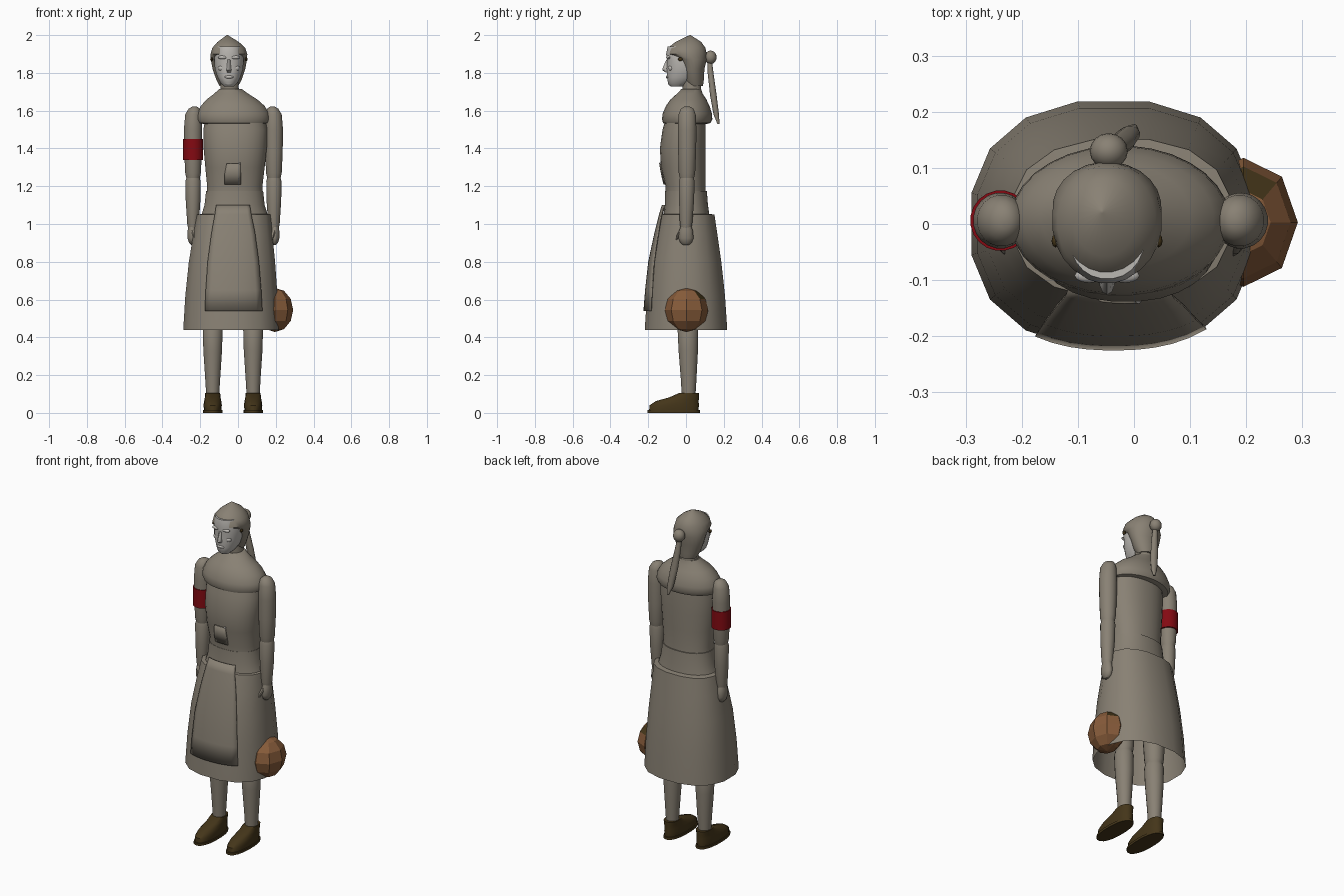
import bpy, bmesh, math
from mathutils import Vector


def material(name, r, g, b):
    m = bpy.data.materials.new(name)
    m.diffuse_color = (r, g, b, 1)
    return m


CLOTH = material("taupe cloth", 0.25, 0.22, 0.175)
FACE = material("pale grey skin", 0.50, 0.48, 0.45)
RED = material("dark red", 0.23, 0.003, 0.006)
BROWN = material("bag brown", 0.24, 0.105, 0.042)
DARK = material("dark leather", 0.058, 0.036, 0.010)


def finish(name, bm, *mats):
    bmesh.ops.recalc_face_normals(bm, faces=bm.faces)
    me = bpy.data.meshes.new(name)
    bm.to_mesh(me)
    bm.free()
    for m in mats:
        me.materials.append(m)
    ob = bpy.data.objects.new(name, me)
    bpy.context.collection.objects.link(ob)
    return ob


def spow(v, e):
    return math.copysign(abs(v) ** e, v)


def loft(name, rings, mat, segs=20, power=2.0, caps=True):
    """Skin over elliptical rings (cx, cy, z, rx, ry)."""
    bm = bmesh.new()
    loops = []
    for cx, cy, z, rx, ry in rings:
        loop = []
        for i in range(segs):
            a = math.tau * (i + 0.5) / segs
            loop.append(bm.verts.new((cx + rx * spow(math.cos(a), 2 / power),
                                      cy + ry * spow(math.sin(a), 2 / power), z)))
        loops.append(loop)
    for a, b in zip(loops, loops[1:]):
        for i in range(segs):
            j = (i + 1) % segs
            bm.faces.new((a[i], a[j], b[j], b[i]))
    if caps:
        bm.faces.new(loops[0])
        bm.faces.new(loops[-1])
    return finish(name, bm, mat)


def ball(name, loc, radii, mat, u=16, v=10):
    bm = bmesh.new()
    bmesh.ops.create_uvsphere(bm, u_segments=u, v_segments=v, radius=1)
    for p in bm.verts:
        p.co = Vector(loc) + Vector(c * r for c, r in zip(p.co, radii))
    return finish(name, bm, mat)


def front_y(rings, x, z, power):
    """Front surface of a lofted profile at (x, z)."""
    rs = sorted(rings, key=lambda r: r[2])
    z = min(max(z, rs[0][2]), rs[-1][2])
    for a, b in zip(rs, rs[1:]):
        if a[2] <= z <= b[2]:
            t = (z - a[2]) / (b[2] - a[2])
            cx, cy, _, rx, ry = [p + (q - p) * t for p, q in zip(a, b)]
            u = min(abs((x - cx) / rx), 1)
            return cy - ry * (1 - u ** power) ** (1 / power)


def patch(name, rings, power, rows, gap, mat, cols=10):
    """Thin cloth panel lying on the front; rows are (z, x0, x1)."""
    bm = bmesh.new()
    grid = []
    for z, x0, x1 in rows:
        xs = [x0 + (x1 - x0) * i / cols for i in range(cols + 1)]
        grid.append([bm.verts.new((x, front_y(rings, x, z, power) - gap, z)) for x in xs])
    for a, b in zip(grid, grid[1:]):
        for i in range(cols):
            bm.faces.new((a[i], a[i + 1], b[i + 1], b[i]))
    ob = finish(name, bm, mat)
    mod = ob.modifiers.new("thickness", "SOLIDIFY")
    mod.thickness = 0.006
    mod.offset = 0
    return ob


# Skirt, open at the hem
skirt = [(-0.037, 0, 0.44, 0.257, 0.222), (-0.035, 0, 0.62, 0.248, 0.210),
         (-0.032, 0, 0.80, 0.232, 0.190), (-0.027, 0.005, 0.95, 0.212, 0.163),
         (-0.022, 0.01, 1.05, 0.198, 0.143)]
loft("skirt", skirt, CLOTH, 16, 2.35, caps=False)
loft("skirt_top", [(-0.022, 0.01, 1.05, 0.198, 0.143),
                   (-0.02, 0.0, 1.055, 0.155, 0.112)], CLOTH, 16, 2.35, caps=False)
apron_base = skirt + [(-0.022, 0.0, 1.10, 0.16, 0.118)]
patch("apron", apron_base, 2.35,
      [(0.54, -0.175, 0.128), (0.65, -0.17, 0.122), (0.80, -0.16, 0.11),
       (0.95, -0.14, 0.09), (1.05, -0.122, 0.07), (1.10, -0.115, 0.062)], 0.007, CLOTH)

# Jacket body and waistband
torso = [(-0.017, 0.0, 1.02, 0.175, 0.122), (-0.018, 0.0, 1.10, 0.155, 0.110),
         (-0.017, -0.003, 1.20, 0.147, 0.106), (-0.016, -0.014, 1.30, 0.158, 0.119),
         (-0.015, -0.017, 1.40, 0.168, 0.122), (-0.014, -0.010, 1.50, 0.170, 0.115),
         (-0.016, 0.0, 1.58, 0.155, 0.100)]
loft("jacket", torso, CLOTH, 28, 2.2)
loft("waistband", [(-0.018, 0.002, 1.05, 0.176, 0.122), (-0.018, 0.002, 1.10, 0.160, 0.115),
                   (-0.018, 0.0, 1.175, 0.152, 0.111)], CLOTH, 28, 2.2)
patch("jacket_pocket", torso, 2.2,
      [(1.21, -0.07, 0.015), (1.26, -0.072, 0.015), (1.32, -0.06, 0.012)], 0.005, CLOTH, 5)
for z in (1.24, 1.32):
    ball("button", (0.008, front_y(torso, 0.008, z, 2.2) - 0.003, z), (0.006,) * 3, FACE, 8, 6)

# Shoulder cape
loft("cape", [(-0.02, 0.0, 1.53, 0.165, 0.112), (-0.024, 0.004, 1.535, 0.186, 0.126),
              (-0.025, 0.006, 1.555, 0.196, 0.134), (-0.026, 0.007, 1.585, 0.192, 0.131),
              (-0.028, 0.009, 1.625, 0.170, 0.116), (-0.032, 0.013, 1.66, 0.134, 0.095),
              (-0.036, 0.02, 1.69, 0.090, 0.068), (-0.04, 0.028, 1.715, 0.060, 0.052)],
     CLOTH, 32)

# Neck, face and features
HX = -0.048
loft("neck", [(-0.042, 0.03, 1.66, 0.055, 0.052), (-0.045, 0.03, 1.73, 0.048, 0.050),
              (HX, 0.02, 1.80, 0.048, 0.050)], CLOTH)
loft("face", [(HX, -0.018, 1.94, 0.068, 0.080), (HX, -0.018, 1.90, 0.077, 0.088),
              (HX, -0.016, 1.865, 0.078, 0.084), (HX, -0.016, 1.82, 0.075, 0.087),
              (HX, -0.022, 1.775, 0.060, 0.078), (HX, -0.040, 1.745, 0.044, 0.056),
              (HX, -0.045, 1.728, 0.026, 0.036)], FACE, 24, 2.15)
loft("nose", [(HX, -0.096, 1.87, 0.008, 0.008), (HX, -0.102, 1.83, 0.011, 0.020),
              (HX, -0.102, 1.815, 0.014, 0.024), (HX, -0.098, 1.803, 0.010, 0.010)], FACE, 10)
ball("lips", (HX, -0.098, 1.778, ), (0.024, 0.009, 0.008), FACE, 12, 8)
ball("chin", (HX, -0.082, 1.748), (0.025, 0.014, 0.016), FACE, 12, 8)
for s in (-1, 1):
    ball("brow", (HX + s * 0.032, -0.092, 1.882), (0.026, 0.013, 0.010), FACE, 12, 8)
    ball("cheek", (HX + s * 0.036, -0.078, 1.825), (0.022, 0.016, 0.016), FACE, 12, 8)
    ball("ear_stud", (HX + s * 0.092, -0.030, 1.872), (0.007, 0.012, 0.010), DARK, 8, 6)

# Peaked cap of hair, bun and ponytail
loft("hair", [(-0.057, 0.022, 2.0, 0.003, 0.003), (-0.052, 0.012, 1.963, 0.058, 0.070),
              (-0.049, 0.004, 1.932, 0.088, 0.100), (HX, 0.003, 1.90, 0.098, 0.107),
              (HX, 0.030, 1.872, 0.097, 0.081), (HX, 0.036, 1.82, 0.087, 0.062),
              (HX, 0.040, 1.765, 0.068, 0.055), (HX, 0.048, 1.73, 0.050, 0.042)], CLOTH, 24)
ball("hair_bun", (-0.045, 0.13, 1.882), (0.034, 0.032, 0.036), CLOTH)
loft("ponytail", [(-0.045, 0.125, 1.87, 0.012, 0.012), (-0.038, 0.130, 1.80, 0.018, 0.016),
                  (-0.022, 0.145, 1.68, 0.023, 0.018), (-0.008, 0.160, 1.58, 0.019, 0.015),
                  (0.0, 0.172, 1.53, 0.006, 0.006)], CLOTH, 12)

# Arms, hands, legs and shoes on both sides
for side, s in (("left", 1), ("right", -1)):
    ax = -0.024 + s * 0.214
    loft(side + "_upper_arm",
         [(ax - s * 0.008, 0.006, 1.622, 0.012, 0.014), (ax - s * 0.006, 0.006, 1.61, 0.030, 0.034),
          (ax - s * 0.002, 0.006, 1.58, 0.044, 0.046), (ax, 0.006, 1.50, 0.049, 0.050),
          (ax, 0.006, 1.38, 0.047, 0.048), (ax, 0.005, 1.27, 0.042, 0.044),
          (ax, 0.005, 1.235, 0.034, 0.036)], CLOTH)
    loft(side + "_forearm",
         [(ax, 0.005, 1.25, 0.034, 0.036), (ax, 0.004, 1.225, 0.041, 0.042),
          (ax, 0.003, 1.12, 0.039, 0.040), (ax, 0.0, 1.00, 0.031, 0.033),
          (ax, 0.0, 0.975, 0.026, 0.028)], CLOTH)
    loft(side + "_hand",
         [(ax + s * 0.004, 0.0, 1.0, 0.020, 0.024), (ax + s * 0.004, 0.0, 0.965, 0.025, 0.036),
          (ax + s * 0.004, 0.0, 0.925, 0.026, 0.040), (ax + s * 0.002, 0.0, 0.90, 0.020, 0.030),
          (ax, 0.0, 0.888, 0.010, 0.014)], CLOTH, 14)
    loft(side + "_thumb",
         [(ax, -0.028, 0.965, 0.011, 0.011), (ax - s * 0.008, -0.042, 0.94, 0.011, 0.011),
          (ax - s * 0.012, -0.052, 0.915, 0.005, 0.005)], CLOTH, 8)
    lx = -0.027 + s * 0.107
    loft(side + "_thigh",
         [(lx, 0.01, 0.98, 0.075, 0.078), (lx, 0.01, 0.70, 0.066, 0.068),
          (lx, 0.01, 0.48, 0.052, 0.054), (lx, 0.01, 0.45, 0.042, 0.044)], CLOTH)
    loft(side + "_shin",
         [(lx, 0.01, 0.47, 0.042, 0.044), (lx, 0.01, 0.44, 0.053, 0.055),
          (lx, 0.012, 0.33, 0.050, 0.052), (lx, 0.014, 0.18, 0.040, 0.042),
          (lx, 0.014, 0.08, 0.034, 0.036)], CLOTH)
    loft(side + "_shoe",
         [(lx, -0.065, 0.012, 0.046, 0.132), (lx, -0.062, 0.04, 0.049, 0.132),
          (lx, -0.047, 0.062, 0.046, 0.115), (lx, -0.010, 0.082, 0.042, 0.080),
          (lx, 0.015, 0.104, 0.040, 0.055)], DARK, 20, 2.3)
    loft(side + "_sole", [(lx, -0.065, 0.0, 0.052, 0.140),
                          (lx, -0.065, 0.014, 0.052, 0.140)], DARK, 20, 2.3)

# Red band on the right upper arm
loft("armband", [(-0.238, 0.006, 1.34, 0.054, 0.054), (-0.238, 0.006, 1.45, 0.054, 0.054)], RED, 20)

# Faceted bag at the left side, dark flap on its upper back edge
bag = ball("bag", (0.195, 0.003, 0.545), (0.097, 0.115, 0.117), BROWN, 8, 6)
bag.data.materials.append(DARK)
for f in bag.data.polygons:
    if f.normal.y > 0.3 and 0.3 < f.normal.z < 0.75 and f.center.x < 0.23:
        f.material_index = 1

# Smooth shading everywhere except the faceted bag
for ob in bpy.context.scene.objects:
    ob.select_set(ob is not bag and ob.name != "bag")
bpy.context.view_layer.objects.active = bpy.data.objects["jacket"]
bpy.ops.object.shade_smooth_by_angle(angle=math.radians(40))
